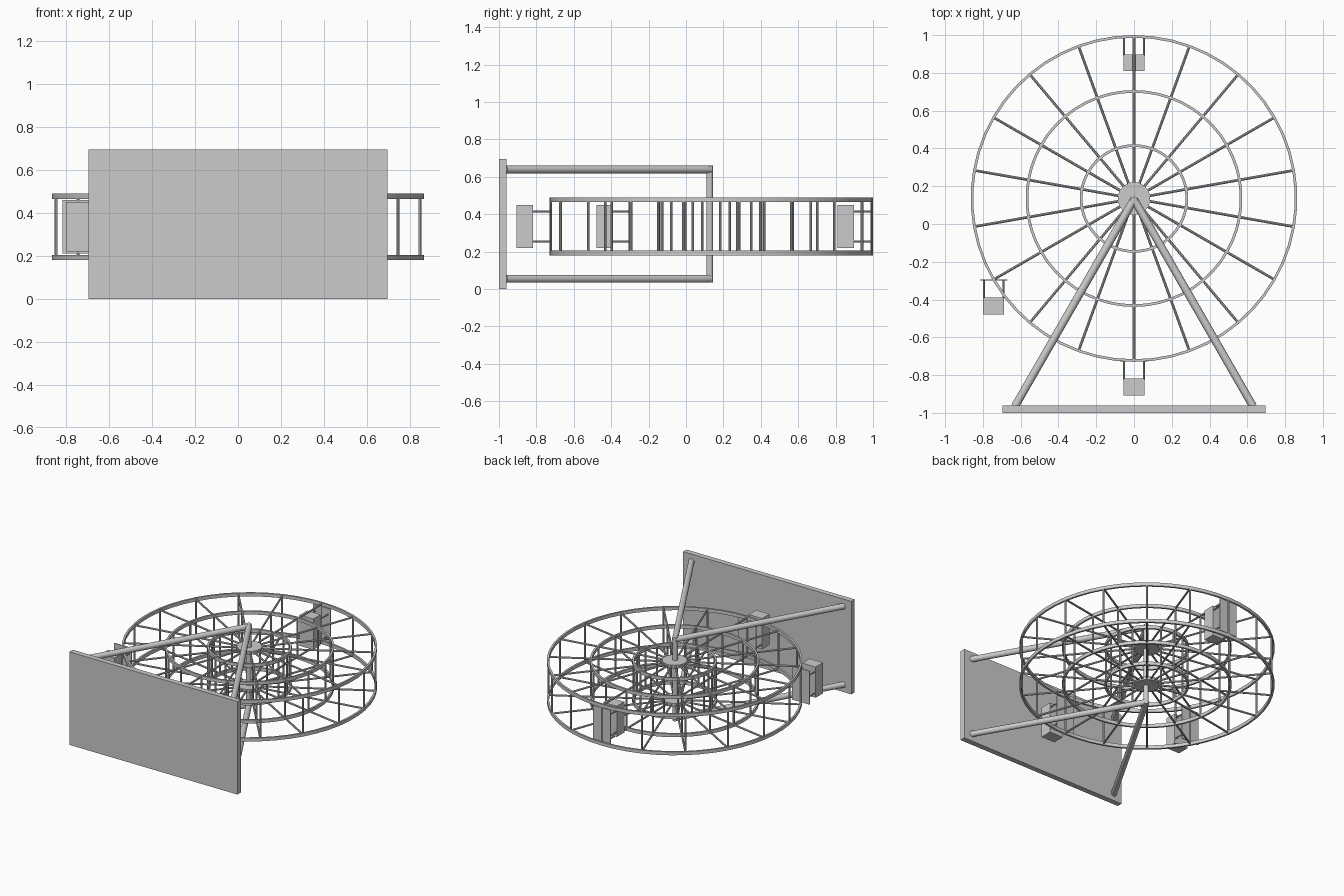
import bpy, bmesh, math
from mathutils import Vector

cube = bpy.data.objects.get("Cube")
if cube:
    bpy.data.objects.remove(cube, do_unlink=True)

grey = bpy.data.materials.new("plain_grey")
grey.use_nodes = True
colour = (0.6, 0.6, 0.6, 1)
grey.diffuse_color = colour
grey.node_tree.nodes["Principled BSDF"].inputs["Base Color"].default_value = colour

CENTRE = Vector((0, 0.135, 0.335))
HALF = 0.1425
RADII = {"outer": 0.858, "middle": 0.567, "inner": 0.28}
SPOKES = 18


def finish(bm, name):
    bmesh.ops.recalc_face_normals(bm, faces=bm.faces)
    mesh = bpy.data.meshes.new(name)
    bm.to_mesh(mesh)
    bm.free()
    mesh.materials.append(grey)
    obj = bpy.data.objects.new(name, mesh)
    bpy.context.collection.objects.link(obj)
    return obj


def smooth(obj):
    bpy.ops.object.select_all(action="DESELECT")
    obj.select_set(True)
    bpy.context.view_layer.objects.active = obj
    bpy.ops.object.shade_smooth_by_angle(angle=math.radians(40))


def add_rod(bm, a, b, radius, sides=8):
    a, b = Vector(a), Vector(b)
    d = b - a
    mat = d.to_track_quat("Z", "Y").to_matrix().to_4x4()
    mat.translation = (a + b) / 2
    bmesh.ops.create_cone(bm, cap_ends=True, segments=sides, radius1=radius,
                          radius2=radius, depth=d.length, matrix=mat)


def add_box(bm, centre, size):
    made = bmesh.ops.create_cube(bm, size=1)["verts"]
    bmesh.ops.scale(bm, vec=size, verts=made)
    bmesh.ops.translate(bm, vec=centre, verts=made)


def on_wheel(angle, radius, z):
    return CENTRE + Vector((radius * math.cos(angle), radius * math.sin(angle), z))


def ring(name, radius, z, width=0.014, height=0.025, steps=54):
    # square-section hoop made by spinning a small rectangle
    bm = bmesh.new()
    section = []
    for dr, dz in ((-1, -1), (1, -1), (1, 1), (-1, 1)):
        section.append(bm.verts.new(CENTRE + Vector((0, radius + dr * width / 2, z + dz * height / 2))))
    edges = [bm.edges.new((section[i], section[(i + 1) % 4])) for i in range(4)]
    bmesh.ops.spin(bm, geom=section + edges, cent=CENTRE, axis=(0, 0, 1),
                   angle=math.tau, steps=steps, use_merge=True)
    bmesh.ops.remove_doubles(bm, verts=bm.verts, dist=0.0005)
    smooth(finish(bm, name))


# base plate
bm = bmesh.new()
add_box(bm, (0, -0.98, 0.3475), (1.39, 0.04, 0.695))
finish(bm, "base_plate")

# rings, spokes and hub for each side of the wheel
angles = [math.radians(10) + math.tau * i / SPOKES for i in range(SPOKES)]
for side, z in (("lower", -HALF), ("upper", HALF)):
    for size, radius in RADII.items():
        ring(f"{side}_{size}_ring", radius, z)
    bm = bmesh.new()
    for a in angles:
        add_rod(bm, on_wheel(a, 0.03, z), on_wheel(a, RADII["outer"], z), 0.007)
    smooth(finish(bm, f"{side}_spokes"))
    bm = bmesh.new()
    add_rod(bm, CENTRE + Vector((0, 0, z - 0.0125)), CENTRE + Vector((0, 0, z + 0.0125)), 0.086, 32)
    smooth(finish(bm, f"{side}_hub"))

# cross bars joining both sides
for size, radius in RADII.items():
    bm = bmesh.new()
    for a in angles:
        add_rod(bm, on_wheel(a, radius, -HALF), on_wheel(a, radius, HALF), 0.007)
    smooth(finish(bm, f"{size}_cross_bars"))

# axle and support legs
bm = bmesh.new()
add_rod(bm, (0, 0.127, 0.036), (0, 0.127, 0.66), 0.018, 16)
smooth(finish(bm, "axle"))
for side, z in (("lower", 0.055), ("upper", 0.64)):
    for name, x in (("left", 0.63), ("right", -0.63)):
        bm = bmesh.new()
        add_rod(bm, (0, 0.13, z), (x, -0.965, z), 0.021, 16)
        smooth(finish(bm, f"{side}_{name}_leg"))

# gondolas hanging from the outer ring
for name, degrees in (("top", 90), ("side", 210), ("bottom", 270)):
    pivot = on_wheel(math.radians(degrees), RADII["outer"], 0)
    bm = bmesh.new()
    add_box(bm, pivot + Vector((0, -0.14, 0)), (0.112, 0.088, 0.23))
    finish(bm, f"{name}_gondola_cabin")
    bm = bmesh.new()
    add_box(bm, pivot + Vector((0, -0.002, 0)), (0.146, 0.006, 0.25))
    finish(bm, f"{name}_gondola_roof")
    bm = bmesh.new()
    for x in (-0.052, 0.052):
        for z in (-0.08, 0.08):
            add_rod(bm, pivot + Vector((x, -0.1, z)), pivot + Vector((x, 0, z)), 0.005)
    smooth(finish(bm, f"{name}_gondola_hangers"))
